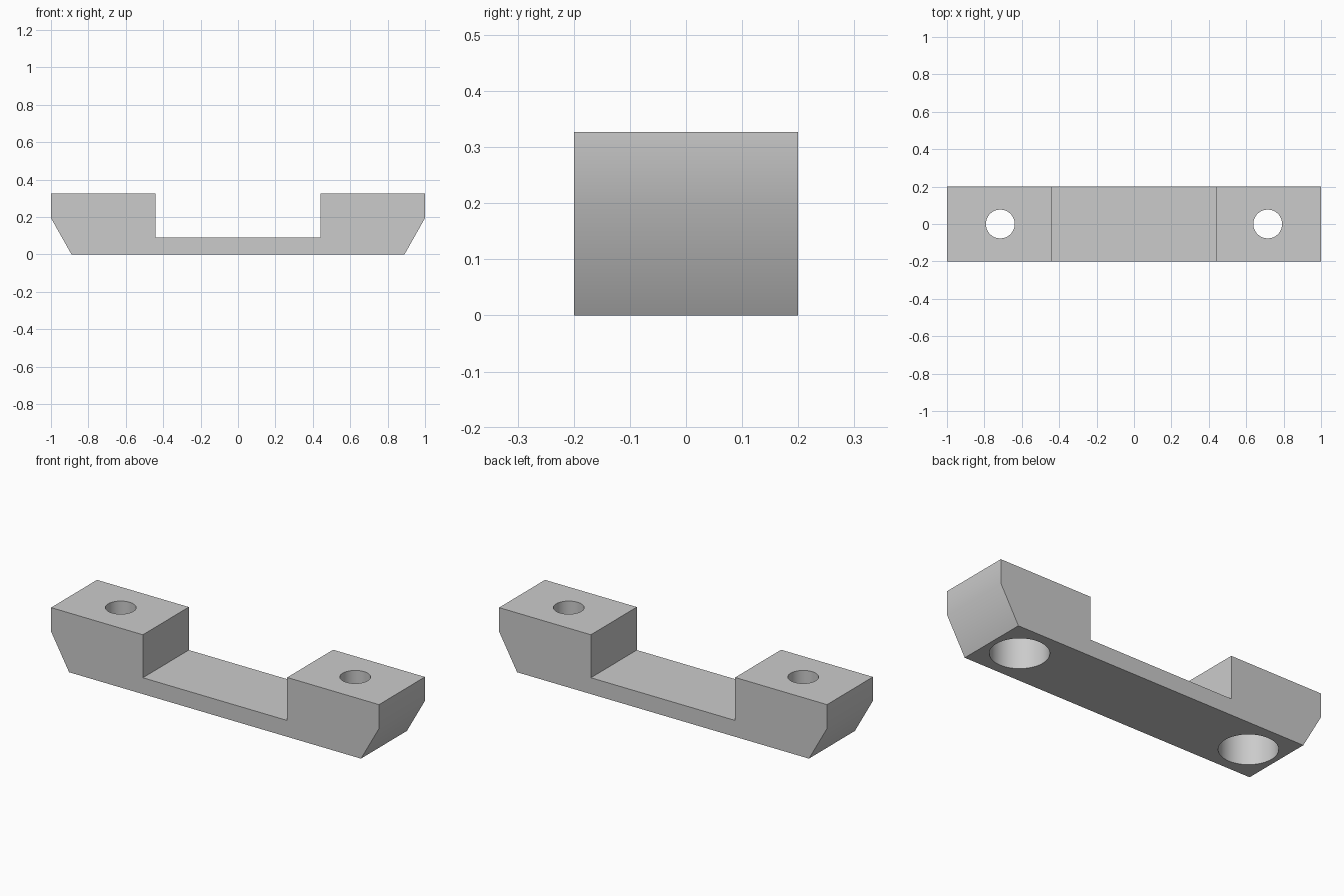
import bpy
import bmesh
from math import radians
from mathutils import Matrix, Vector

cube = bpy.data.objects.get("Cube")
if cube:
    bpy.data.objects.remove(cube, do_unlink=True)

HEIGHT, HALF_DEPTH = 0.327, 0.2
HOLE_X, HOLE_R, BORE_R, BORE_TOP = 0.715, 0.077, 0.145, 0.2

grey = bpy.data.materials.new("plain_grey")
grey.use_nodes = True
grey.diffuse_color = (0.6, 0.6, 0.6, 1)
grey.node_tree.nodes["Principled BSDF"].inputs["Base Color"].default_value = grey.diffuse_color


def make_object(name, bm):
    bmesh.ops.recalc_face_normals(bm, faces=bm.faces)
    mesh = bpy.data.meshes.new(name)
    bm.to_mesh(mesh)
    bm.free()
    mesh.materials.append(grey)
    obj = bpy.data.objects.new(name, mesh)
    bpy.context.collection.objects.link(obj)
    return obj


# Bracket body: mirrored side profile extruded front to back
half = [(0.89, 0), (1, 0.195), (1, HEIGHT), (0.44, HEIGHT), (0.44, 0.09)]
profile = half + [(-x, z) for x, z in reversed(half)]
bm = bmesh.new()
face = bm.faces.new([bm.verts.new((x, -HALF_DEPTH, z)) for x, z in profile])
ext = bmesh.ops.extrude_face_region(bm, geom=[face])["geom"]
bmesh.ops.translate(bm, vec=(0, 2 * HALF_DEPTH, 0),
                    verts=[v for v in ext if isinstance(v, bmesh.types.BMVert)])
bracket = make_object("bracket_body", bm)


# Screw holes: stepped cutters, wide counterbore below and narrow hole above
def cut_hole(x):
    steps = [(0, -0.1), (BORE_R, -0.1), (BORE_R, BORE_TOP),
             (HOLE_R, BORE_TOP), (HOLE_R, HEIGHT + 0.1), (0, HEIGHT + 0.1)]
    bm = bmesh.new()
    verts = [bm.verts.new((r, 0, z)) for r, z in steps]
    edges = [bm.edges.new(pair) for pair in zip(verts, verts[1:])]
    bmesh.ops.spin(bm, geom=verts + edges, axis=(0, 0, 1), cent=(0, 0, 0),
                   angle=radians(360), steps=64)
    bmesh.ops.remove_doubles(bm, verts=bm.verts, dist=0.0001)
    bmesh.ops.transform(bm, matrix=Matrix.Translation(Vector((x, 0, 0))), verts=bm.verts)
    cutter = make_object("hole_cutter", bm)
    cutter.hide_render = True
    mod = bracket.modifiers.new("screw_hole", 'BOOLEAN')
    mod.operation = 'DIFFERENCE'
    mod.solver = 'EXACT'
    mod.object = cutter
    bpy.ops.object.modifier_apply(modifier=mod.name)
    bpy.data.objects.remove(cutter, do_unlink=True)


bpy.ops.object.select_all(action='DESELECT')
bracket.select_set(True)
bpy.context.view_layer.objects.active = bracket
for side in (-1, 1):
    cut_hole(side * HOLE_X)

# Soft shading in the holes and across the sloped ends
bpy.ops.object.shade_smooth_by_angle(angle=radians(31))
